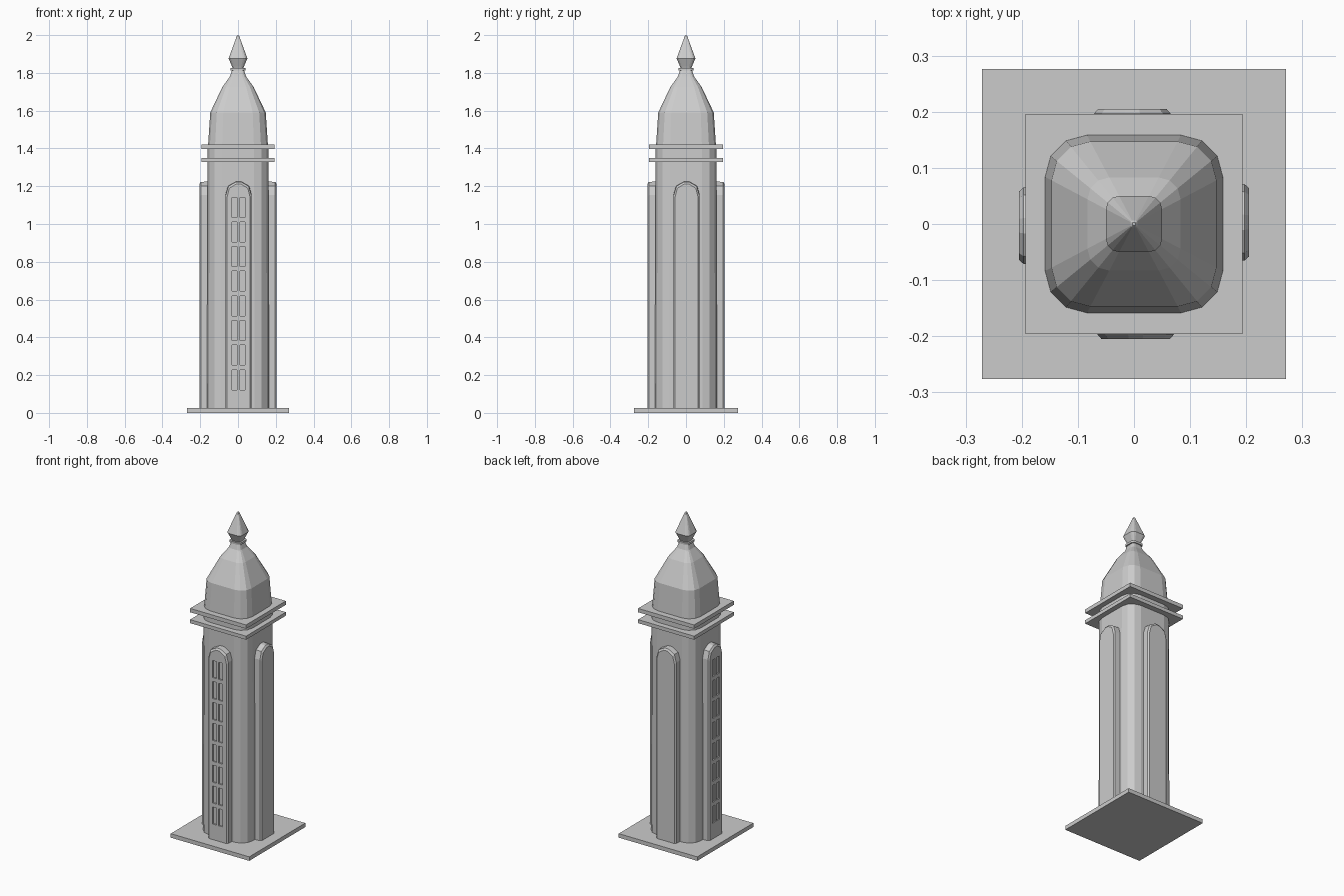
import bpy, bmesh, math
from mathutils import Matrix, Vector

if "Cube" in bpy.data.objects:
    bpy.data.objects.remove(bpy.data.objects["Cube"])


def finish(bm, name):
    bmesh.ops.recalc_face_normals(bm, faces=bm.faces)
    mesh = bpy.data.meshes.new(name)
    bm.to_mesh(mesh)
    bm.free()
    ob = bpy.data.objects.new(name, mesh)
    bpy.context.collection.objects.link(ob)
    return ob


def loft(name, rings):
    # skin a list of closed point loops, capping both ends
    bm = bmesh.new()
    loops = [[bm.verts.new(p) for p in ring] for ring in rings]
    n = len(loops[0])
    for a, b in zip(loops, loops[1:]):
        for i in range(n):
            j = (i + 1) % n
            bm.faces.new((a[i], a[j], b[j], b[i]))
    bm.faces.new(loops[0][::-1])
    bm.faces.new(loops[-1])
    return finish(bm, name)


def add_box(bm, x0, x1, y0, y1, z0, z1):
    m = (Matrix.Translation(((x0 + x1) / 2, (y0 + y1) / 2, (z0 + z1) / 2))
         @ Matrix.Diagonal((x1 - x0, y1 - y0, z1 - z0, 1)))
    bmesh.ops.create_cube(bm, size=1, matrix=m)


def slab(name, hx, hy, z0, z1):
    bm = bmesh.new()
    add_box(bm, -hx, hx, -hy, hy, z0, z1)
    return finish(bm, name)


def rounded_square(half, z):
    # square with three-segment rounded corners
    pts = []
    for q in range(4):
        c = Vector((half * 0.53, half * 0.53))
        c.rotate(Matrix.Rotation(q * math.pi / 2, 2))
        for k in range(4):
            a = q * math.pi / 2 + k * math.pi / 6
            pts.append((c.x + half * 0.47 * math.cos(a),
                        c.y + half * 0.47 * math.sin(a), z))
    return pts


def tower(name, profile):
    return loft(name, [rounded_square(h, z) for h, z in profile])


# base plate, shaft and cornices
slab("base_plate", 0.271, 0.276, 0, 0.025)
tower("shaft", [(0.164, 0.02), (0.161, 1.40)])
slab("lower_cornice", 0.193, 0.196, 1.328, 1.35)
slab("upper_cornice", 0.193, 0.196, 1.396, 1.42)

# dome, neck collar and finial
tower("dome", [(0.159, 1.41), (0.147, 1.59), (0.083, 1.725),
               (0.042, 1.782), (0.03, 1.82)])
tower("collar", [(0.039, 1.813), (0.039, 1.826)])
tower("finial", [(0.026, 1.82), (0.031, 1.833), (0.05, 1.876),
                 (0.006, 1.996), (0.003, 2.0)])


# arched pilasters on the four sides, windows on the front and left
def arch(half, top, y):
    spring = top - 0.07
    shape = [(-half, 0.02), (half, 0.02), (half, spring),
             (half * 0.8, top - 0.023), (half * 0.2, top),
             (-half * 0.2, top), (-half * 0.8, top - 0.023), (-half, spring)]
    return [(x + 0.003, y, z) for x, z in shape]


def window_cutters(name):
    bm = bmesh.new()
    for row in range(8):
        z = 0.122 + row * 0.1305
        for x in (-0.032, 0.01):
            add_box(bm, x, x + 0.027, -0.3, -0.197, z, z + 0.106)
    return finish(bm, name)


for i, side in enumerate(("front", "right", "back", "left")):
    pilaster = loft(side + "_pilaster",
                    [arch(0.07, 1.225, -0.15), arch(0.068, 1.223, -0.197),
                     arch(0.061, 1.212, -0.205)])
    if side in ("front", "left"):
        cutter = window_cutters(side + "_window_cutter")
        cutter.hide_render = True
        mod = pilaster.modifiers.new("windows", 'BOOLEAN')
        mod.operation = 'DIFFERENCE'
        mod.solver = 'EXACT'
        mod.object = cutter
        bpy.context.view_layer.objects.active = pilaster
        bpy.ops.object.modifier_apply(modifier=mod.name)
        bpy.data.objects.remove(cutter)
    pilaster.data.transform(Matrix.Rotation(i * math.pi / 2, 4, 'Z'))
